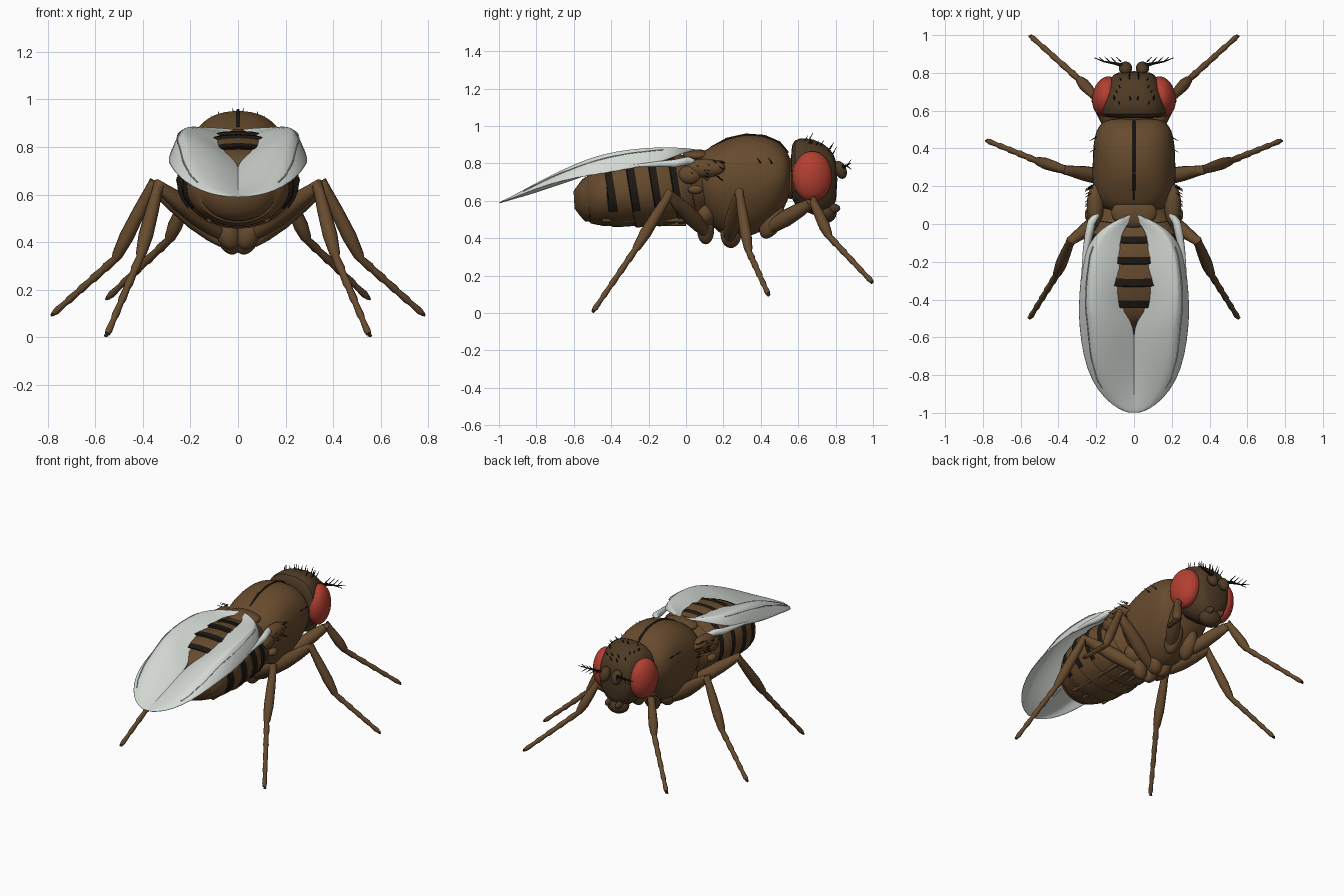
import bpy, bmesh, math, random
from mathutils import Vector, Matrix

if "Cube" in bpy.data.objects:
    bpy.data.objects.remove(bpy.data.objects["Cube"])

random.seed(4)


def material(name, rgb):
    m = bpy.data.materials.new(name)
    m.diffuse_color = (*rgb, 1)
    m.use_nodes = True
    m.node_tree.nodes["Principled BSDF"].inputs["Base Color"].default_value = m.diffuse_color
    return m


BROWN = material("brown", (0.135, 0.07, 0.027))
DARK = material("dark_brown", (0.075, 0.042, 0.018))
BLACK = material("black", (0.012, 0.009, 0.006))
RED = material("red", (0.45, 0.05, 0.03))
WING = material("pale_grey", (0.66, 0.70, 0.66))


def finish(name, bm, mats, mirror=False, subsurf=0, thick=0):
    bmesh.ops.recalc_face_normals(bm, faces=bm.faces)
    me = bpy.data.meshes.new(name)
    bm.to_mesh(me)
    bm.free()
    ob = bpy.data.objects.new(name, me)
    bpy.context.collection.objects.link(ob)
    for m in mats:
        me.materials.append(m)
    bpy.ops.object.select_all(action='DESELECT')
    ob.select_set(True)
    bpy.context.view_layer.objects.active = ob
    bpy.ops.object.shade_smooth_by_angle(angle=math.radians(45))
    if thick:
        ob.modifiers.new("thickness", 'SOLIDIFY').thickness = thick
    if subsurf:
        s = ob.modifiers.new("smooth", 'SUBSURF')
        s.levels = s.render_levels = subsurf
    if mirror:
        ob.modifiers.new("mirror", 'MIRROR').use_mirror_merge = False
    return ob


def skin(bm, rings):
    rows = [[bm.verts.new(p) for p in r] for r in rings]
    n = len(rows[0])
    faces = []
    for a, b in zip(rows, rows[1:]):
        for i in range(n):
            j = (i + 1) % n
            faces.append(bm.faces.new((a[i], a[j], b[j], b[i])))
    bm.faces.new(rows[0])
    bm.faces.new(rows[-1])
    return faces


def section(y, zb, zc, zt, hw, up=2.3, low=2.0, k=1.0, lean=0.0, n=32):
    # body cross-section: separate fullness for the back and the belly
    ring = []
    for i in range(n):
        a = 2 * math.pi * i / n
        c, s = math.cos(a), math.sin(a)
        p = up if s > 0 else low
        h = (zt - zc) if s > 0 else (zc - zb)
        dz = k * h * math.copysign(abs(s) ** (2 / p), s)
        ring.append((k * hw * math.copysign(abs(c) ** (2 / p), c), y - lean * dz, zc + dz))
    return ring


def tubes(name, paths, mat, mirror=True, n=10):
    # each path is a list of (x, y, z, radius)
    bm = bmesh.new()
    for path in paths:
        pts = [Vector(p[:3]) for p in path]
        rings = []
        for i, p in enumerate(pts):
            t = (pts[min(i + 1, len(pts) - 1)] - pts[max(i - 1, 0)]).normalized()
            u = t.cross(Vector((0.31, 0.9, 0.2))).normalized()
            v = t.cross(u)
            rings.append([p + path[i][3] * (u * math.cos(a) + v * math.sin(a))
                          for a in (2 * math.pi * q / n for q in range(n))])
        skin(bm, rings)
    return finish(name, bm, [mat], mirror)


def blob(name, centre, radii, mat, mirror=True, rot=0, axis='X'):
    bm = bmesh.new()
    M = Matrix.Translation(centre) @ Matrix.Rotation(rot, 4, axis) @ Matrix.Diagonal((*radii, 1))
    bmesh.ops.create_uvsphere(bm, u_segments=32, v_segments=18, radius=1, matrix=M)
    return finish(name, bm, [mat], mirror)


def table(rows, y):
    # interpolate a table whose first column falls with y
    for a, b in zip(rows, rows[1:]):
        if y >= b[0] - 1e-6:
            f = (y - a[0]) / (b[0] - a[0])
            return [p + (q - p) * f for p, q in zip(a, b)]
    return list(rows[-1])


# Thorax
bm = bmesh.new()
THORAX = [(.56, .66, .74, .82, .11), (.545, .60, .74, .86, .165), (.50, .51, .73, .915, .202),
          (.42, .44, .72, .95, .217), (.32, .40, .71, .957, .22), (.22, .39, .70, .935, .222),
          (.13, .47, .70, .885, .21), (.05, .56, .70, .85, .15)]
skin(bm, [section(*r, low=1.8) for r in THORAX])
finish("thorax", bm, [BROWN], subsurf=1)
tubes("back_seam", [[(0, r[0], r[3] - .004, .007) for r in THORAX[1:7]]], BLACK, False)
blob("scutellum", (0, .06, .84), (.12, .08, .035), BROWN, False)
blob("neck", (0, .56, .72), (.10, .06, .11), BROWN, False)
blob("wing_hinge", (.205, .10, .775), (.045, .11, .05), BROWN)
blob("wing_hinge_rear", (.215, .02, .74), (.035, .06, .05), BROWN)
blob("haltere", (.235, .05, .66), (.025, .04, .025), BROWN)

# Abdomen with overlapping banded plates
ABD = [(.12, .54, .68, .82, .15), (0, .48, .67, .85, .225), (-.12, .47, .66, .868, .25),
       (-.3, .46, .65, .847, .252), (-.45, .465, .63, .785, .22), (-.55, .49, .61, .715, .145),
       (-.61, .575, .6, .635, .03)]
cuts = [.12, .03, -.07, -.18, -.30, -.42, -.52, -.60]
bm = bmesh.new()
rings, dark = [], []
for i, (a, b) in enumerate(zip(cuts, cuts[1:])):
    for t, k in ((0.02, .965), (.35, .995), (.65, 1.012), (.98, 1.02)):
        rings.append(section(*table(ABD, a + (b - a) * t), k=k, lean=.16 if i < 5 else .06))
        dark.append(t in (.65, .98) and 0 < i < 5)
faces = skin(bm, rings)
for q, f in enumerate(faces):
    if dark[q // 32] and f.calc_center_median().z > .54:
        f.material_index = 1
finish("abdomen", bm, [BROWN, BLACK])
tubes("belly_folds", [[(x, y, .475 + 1.5 * x * x, .012) for y in (.0, -.15, -.3, -.45)]
                      for x in (.04, .12)], BROWN)

# Head, eyes and mouthparts
bm = bmesh.new()
HEAD = [(.56, .63, .74, .88, .14), (.575, .58, .74, .93, .18), (.64, .54, .74, .94, .175),
        (.71, .51, .73, .92, .15), (.775, .54, .72, .88, .125), (.81, .60, .72, .81, .09)]
skin(bm, [section(*r, up=2.6) for r in HEAD])
finish("head", bm, [DARK], subsurf=1)
blob("eye", (.147, .675, .73), (.073, .108, .135), RED, rot=.22, axis='Z')
blob("proboscis", (0, .745, .535), (.075, .06, .055), DARK, False)
blob("palp", (.04, .785, .56), (.02, .04, .025), DARK)
blob("antenna", (.045, .825, .765), (.035, .032, .05), DARK, rot=.4)
arista = [[(.045, .835, .78, .012), (.10, .85, .785, .008), (.16, .86, .79, .004), (.21, .88, .80, .002)]]
arista += [[(x, .86, .787, .004), (x + .025, .885, .787 + d, .001)]
           for x in (.07, .10, .13, .16) for d in (.035, -.02)]
tubes("arista", arista, BLACK, n=6)

# Bristles
hairs = []
for _ in range(9):
    y = random.uniform(.62, .80)
    r = table(HEAD[::-1], y)
    a = random.uniform(.9, 1.5)
    x, z = r[4] * math.cos(a), r[2] + (r[3] - r[2]) * math.sin(a) * .97
    hairs.append([(x, y, z, .004), (x * 1.15, y + .02, z + .035, .001)])
for _ in range(14):
    y = random.uniform(.02, .22)
    z = random.uniform(.70, .82)
    hairs.append([(.22, y, z, .004), (.26, y - .025, z + .015, .001)])
for y in (.46, .40):
    hairs.append([(.20, y, .80, .004), (.235, y - .02, .83, .001)])
tubes("bristles", hairs, BLACK, n=5)

# Legs: hip, knee, ankle, foot
LEGS = {
    "front_leg": [(.07, .44, .45), (.21, .68, .595), (.29, .765, .41), (.545, .993, .168)],
    "middle_leg": [(.06, .23, .40), (.36, .285, .64), (.515, .335, .33), (.775, .44, .10)],
    "hind_leg": [(.06, .11, .43), (.335, -.09, .635), (.41, -.27, .34), (.55, -.495, .012)],
}
for name, joints in LEGS.items():
    hip, knee, ankle, foot = [Vector(j) for j in joints]
    path = [(*hip.lerp(knee, t), r) for t, r in
            ((0, .026), (.15, .038), (.4, .045), (.7, .039), (.93, .028))]
    path += [(*(knee + Vector((0, 0, .005))), .026)]
    path += [(*knee.lerp(ankle, t), r) for t, r in
             ((.1, .023), (.35, .028), (.7, .031), (.95, .023))]
    for k in range(5):
        path += [(*ankle.lerp(foot, (k + t) / 5), r - .001 * k) for t, r in
                 ((.08, .016), (.75, .019), (.97, .015))]
    tubes(name, [path], BROWN, n=12)
    tubes(name + "_claw", [[(*foot, .012), (foot.x + .012, foot.y, max(foot.z - .01, .004), .004)]], DARK, n=6)
blob("front_coxa", (.06, .46, .49), (.05, .055, .10), BROWN, rot=-.5)
blob("middle_coxa", (.038, .24, .42), (.05, .055, .075), BROWN, rot=.35, axis='Y')
blob("hind_coxa", (.045, .105, .44), (.05, .045, .075), BROWN, rot=.35, axis='Y')
blob("hind_hip", (.07, .10, .53), (.08, .06, .07), BROWN)

# Wings: y, inner x, outer x, inner z, crown z, outer z
ROWS = [(.05, -.004, .03, .868, .876, .868), (.0, .03, .14, .862, .882, .86),
        (-.06, .07, .215, .862, .885, .835), (-.15, .075, .265, .86, .887, .80),
        (-.30, .075, .288, .84, .877, .77), (-.44, .06, .296, .782, .852, .745),
        (-.54, -.008, .293, .732, .82, .732), (-.70, -.008, .272, .68, .75, .70),
        (-.83, -.008, .228, .637, .68, .655), (-.93, -.008, .155, .61, .625, .615),
        (-.98, -.008, .085, .597, .602, .597), (-1.0, -.008, .03, .59, .592, .59)]


def wing_point(y, t, lift=0):
    _, xi, xo, zi, zm, zo = table(ROWS, y)
    if t < .75:
        f = math.sin(t / .75 * math.pi / 2)
        z = zi + (zm - zi) * f
    else:
        z = zm + (zo - zm) * ((t - .75) / .25) ** 1.4
    return Vector((xi + (xo - xi) * t, y, z + lift))


bm = bmesh.new()
grid = [[bm.verts.new(wing_point(r[0], i / 12)) for i in range(13)] for r in ROWS]
for a, b in zip(grid, grid[1:]):
    for i in range(12):
        bm.faces.new((a[i], a[i + 1], b[i + 1], b[i]))
finish("wing", bm, [WING], mirror=True, subsurf=1, thick=.005)

# Wing root and vein
tubes("wing_root", [[(.19, .06, .80, .014), (.225, .01, .815, .022), (.24, -.06, .80, .022),
                     (.255, -.14, .797, .016), (.275, -.30, .785, .006)]], WING)
vein = [[(*wing_point(-y / 100, .82 + .04 * (y - 12) / 75), .003) for y in range(12, 88, 5)]]
tubes("wing_vein", vein, WING, n=6)
